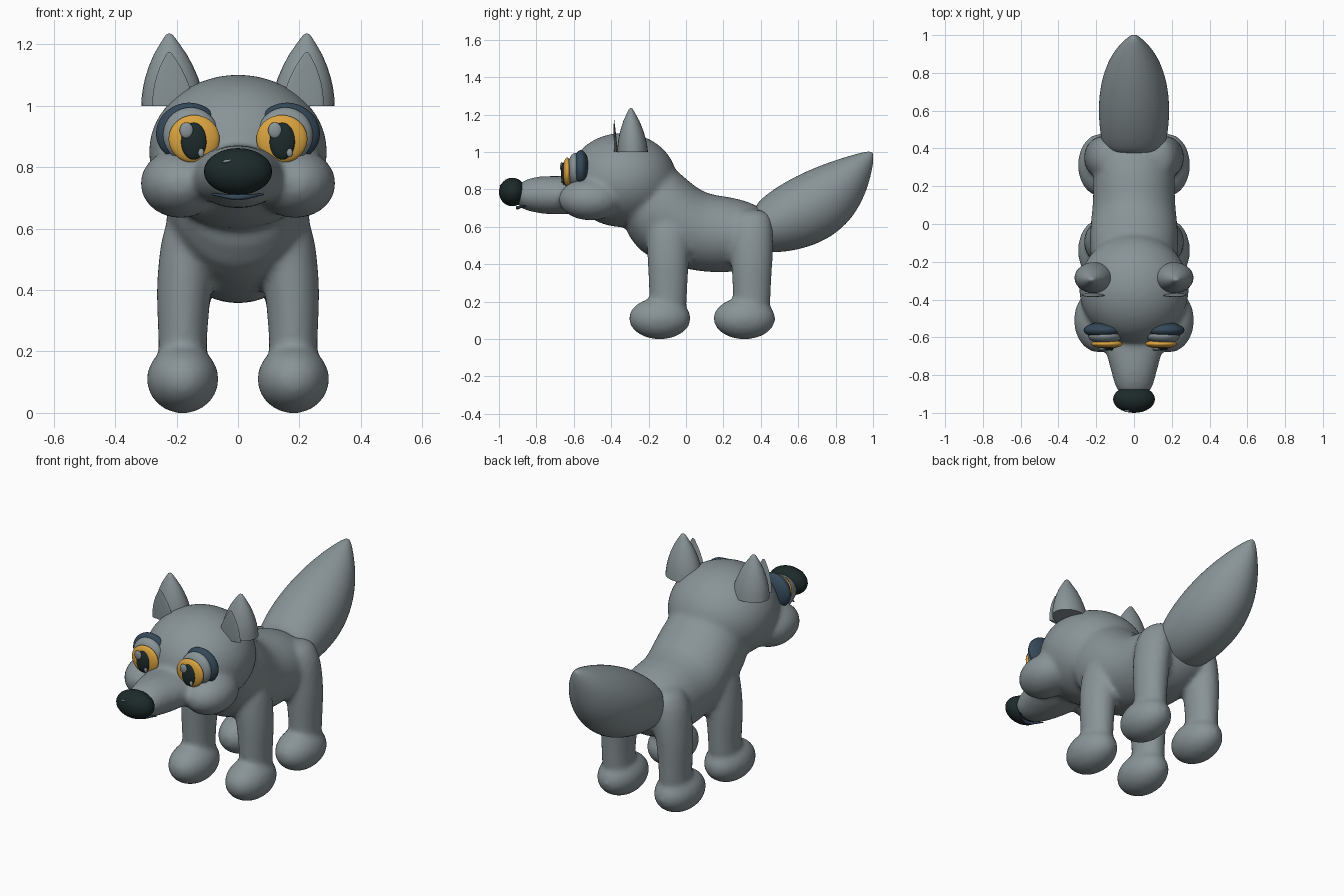
import bpy, bmesh, math
from mathutils import Matrix, Vector

cube = bpy.data.objects.get("Cube")
if cube:
    bpy.data.objects.remove(cube)


def material(name, rgb):
    m = bpy.data.materials.new(name)
    m.use_nodes = True
    m.diffuse_color = (*rgb, 1)
    m.node_tree.nodes["Principled BSDF"].inputs["Base Color"].default_value = (*rgb, 1)
    return m


FUR = material("grey fur", (0.25, 0.295, 0.31))
BLUE = material("slate blue", (0.035, 0.065, 0.10))
AMBER = material("amber", (0.70, 0.37, 0.05))
DARK = material("near black", (0.012, 0.023, 0.023))


def finish(name, bm, mat):
    bmesh.ops.recalc_face_normals(bm, faces=bm.faces)
    me = bpy.data.meshes.new(name)
    bm.to_mesh(me)
    bm.free()
    me.materials.append(mat)
    me.shade_smooth()
    me.set_sharp_from_angle(angle=math.radians(50))
    ob = bpy.data.objects.new(name, me)
    bpy.context.collection.objects.link(ob)
    return ob


def loft(bm, sections, u, v, sides=20):
    """Skin elliptical rings (centre, radius along u, radius along v), capped."""
    rings = []
    for c, ru, rv in sections:
        angles = [2 * math.pi * i / sides for i in range(sides)]
        rings.append([bm.verts.new(Vector(c) + u * ru * math.cos(a) + v * rv * math.sin(a))
                      for a in angles])
    for a, b in zip(rings, rings[1:]):
        for i in range(sides):
            j = (i + 1) % sides
            bm.faces.new((a[i], a[j], b[j], b[i]))
    bm.faces.new(rings[0])
    bm.faces.new(rings[-1])


X, Y, Z = Vector((1, 0, 0)), Vector((0, 1, 0)), Vector((0, 0, 1))


def loft_y(bm, rows):
    """Rows are (y, top, bottom, half width)."""
    loft(bm, [((0, y, (t + b) / 2), w, (t - b) / 2) for y, t, b, w in rows], X, Z)


def ball(bm, centre, radii, tilt=0):
    mat = (Matrix.Translation(centre) @ Matrix.Rotation(tilt, 4, 'Y')
           @ Matrix.Diagonal((*radii, 1)))
    bmesh.ops.create_uvsphere(bm, u_segments=32, v_segments=20, radius=1, matrix=mat)


def ellipsoid(name, centre, radii, mat, tilt=0):
    bm = bmesh.new()
    ball(bm, centre, radii, tilt)
    return finish(name, bm, mat)


# Body: torso, muzzle, head, cheeks, legs and paws fused into one skin
bm = bmesh.new()
loft_y(bm, [(-.35, .92, .62, .17), (-.26, 1.0, .46, .225), (-.12, .97, .40, .24),
            (0, .86, .37, .235), (.1, .775, .355, .22), (.22, .768, .35, .22),
            (.35, .735, .37, .215), (.44, .68, .44, .17), (.47, .62, .5, .08)])
loft_y(bm, [(-.48, .88, .68, .15), (-.62, .872, .665, .165), (-.72, .874, .663, .14),
            (-.8, .872, .672, .117), (-.87, .85, .69, .1), (-.91, .82, .715, .07)])
ball(bm, (0, -.34, .85), (.293, .293, .252))
for s in (-1, 1):
    ball(bm, (s * .187, -.51, .747), (.132, .172, .113))
    for leg_y, paw_y in ((-.095, -.14), (.352, .312)):
        loft(bm, [((s * x, leg_y, z), rx, ry) for z, x, rx, ry in
                  ((.7, .12, .06, .09), (.62, .15, .095, .115), (.5, .167, .093, .117),
                   (.4, .177, .092, .112), (.28, .18, .082, .104), (.2, .18, .08, .102),
                   (.1, .18, .08, .09))], X, Y)
        ball(bm, (s * .18, paw_y, .11), (.118, .167, .112))
body = finish("body", bm, FUR)
sub = body.modifiers.new("round", 'SUBSURF')
sub.levels = sub.render_levels = 1
fuse = body.modifiers.new("fuse", 'REMESH')
fuse.mode = 'VOXEL'
fuse.voxel_size = 0.014
fuse.use_smooth_shade = True
relax = body.modifiers.new("relax", 'SMOOTH')
relax.factor = 0.5
relax.iterations = 10

# Bushy tail
bm = bmesh.new()
loft_y(bm, [(.36, .70, .50, .12), (.40, .752, .462, .165), (.5, .825, .46, .185),
            (.62, .89, .478, .192), (.75, .943, .525, .178), (.86, .978, .61, .14),
            (.93, .997, .71, .095), (.975, 1.005, .82, .05), (.998, 1.0, .92, .02),
            (1.0, .985, .95, .01)])
tail = finish("tail", bm, FUR)
sub = tail.modifiers.new("round", 'SUBSURF')
sub.levels = sub.render_levels = 2

# Ears: (height fraction, width fraction) outline shared by outer and inner parts
OUTLINE = ((0, 1), (.12, .97), (.26, .91), (.4, .82), (.55, .69), (.7, .53),
           (.82, .36), (.92, .21), (.98, .11), (1, .03))


def ear(name, s, y, height, rx, ry):
    bm = bmesh.new()
    loft(bm, [((s * (.211 + .013 * h), y - .01 * h, 1 + height * h), rx * w, ry * w)
              for h, w in OUTLINE], X, Y, 28)
    finish(name, bm, FUR)


for s, side in ((1, "left"), (-1, "right")):
    ear(side + "_ear", s, -.285, .235, .104, .082)
    ear(side + "_inner_ear", s, -.375, .175, .068, .009)

    # Eyes: layered discs from the socket forward
    ellipsoid(side + "_eye_socket", (s * .165, -.562, .915), (.103, .042, .094), BLUE, s * .35)
    ellipsoid(side + "_eyelid", (s * .154, -.592, .905), (.09, .042, .09), FUR)
    ellipsoid(side + "_iris", (s * .143, -.635, .892), (.083, .024, .078), AMBER)
    ellipsoid(side + "_pupil", (s * .144, -.652, .885), (.042, .017, .06), DARK)
    ellipsoid(side + "_eye_glint", (s * .144 - .024, -.664, .92), (.022, .009, .026), FUR)
    ellipsoid(side + "_small_glint", (s * .144 + .024, -.663, .847), (.01, .006, .014), FUR)

# Nose and its glint
ellipsoid("nose", (0, -.928, .786), (.111, .072, .076), DARK)
ellipsoid("nose_glint", (-.036, -.988, .82), (.016, .008, .005), FUR, -.2)

# Mouth line
curve = bpy.data.curves.new("mouth", 'CURVE')
curve.dimensions = '3D'
curve.bevel_depth = 0.01
curve.bevel_resolution = 3
spline = curve.splines.new('BEZIER')
spline.bezier_points.add(2)
for p, x, r in zip(spline.bezier_points, (-.084, 0, .084), (.3, 1, .3)):
    p.co = (x, -.9 + abs(x) * .5, .702 + abs(x) * .12)
    p.radius = r
    p.handle_left_type = p.handle_right_type = 'AUTO'
curve.materials.append(BLUE)
bpy.context.collection.objects.link(bpy.data.objects.new("mouth", curve))
